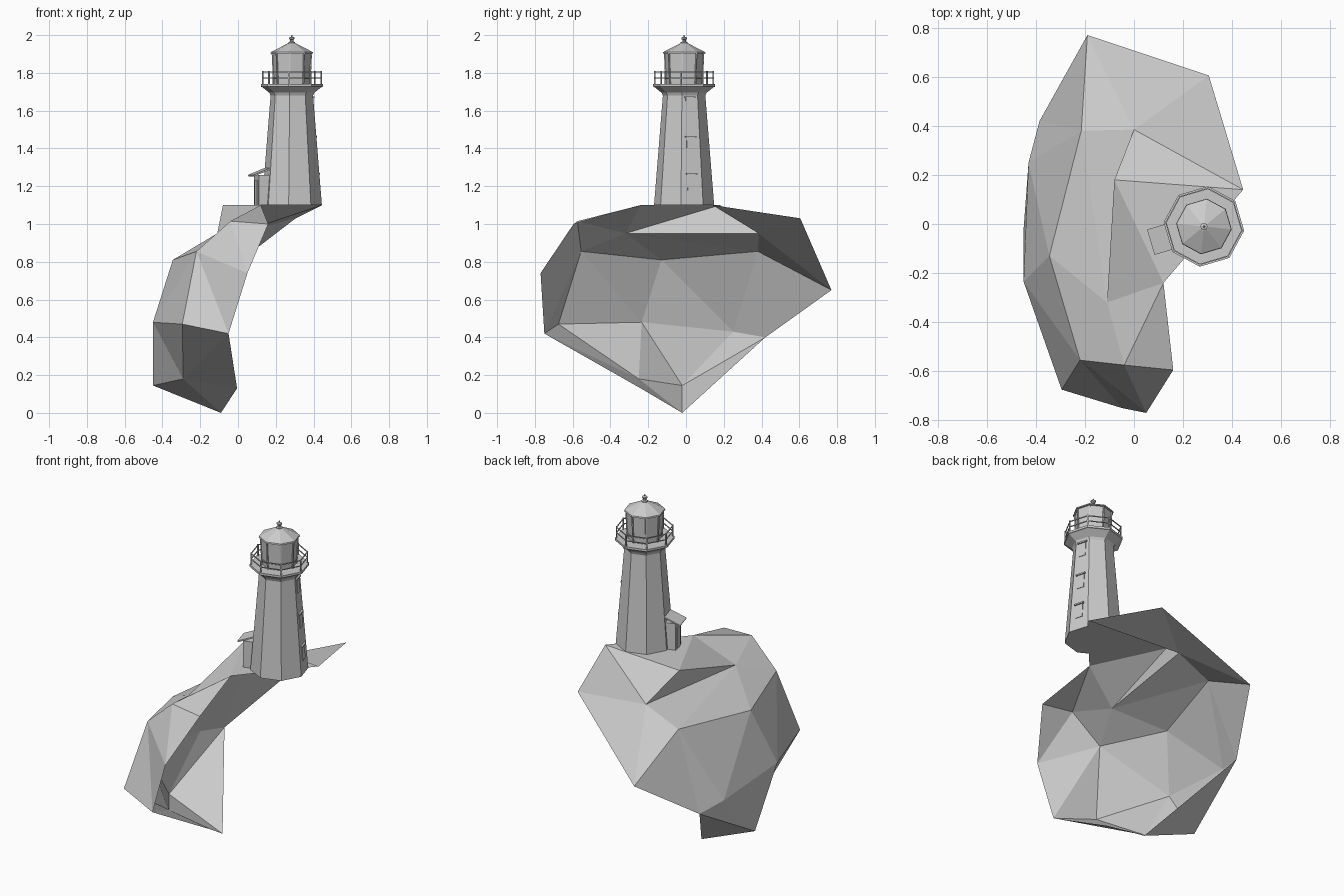
import bpy, bmesh, math
from mathutils import Matrix, Vector

if "Cube" in bpy.data.objects:
    bpy.data.objects.remove(bpy.data.objects["Cube"])

CX, CY, ROT = 0.285, -0.01, math.radians(-6)
TOWER = Matrix.Translation((CX, CY, 0)) @ Matrix.Rotation(ROT, 4, 'Z')
HALF = math.radians(22.5)


def finish(name, bm, fix=True):
    if fix:
        bmesh.ops.recalc_face_normals(bm, faces=bm.faces[:])
    me = bpy.data.meshes.new(name)
    bm.to_mesh(me)
    bm.free()
    ob = bpy.data.objects.new(name, me)
    bpy.context.collection.objects.link(ob)
    return ob


def lathe(name, profile, sides=8, closed=False):
    """Spin (radius, height) points around the tower axis."""
    bm = bmesh.new()
    rings = []
    for r, z in profile:
        rings.append([bm.verts.new(TOWER @ Vector((r * math.cos(a), r * math.sin(a), z)))
                      for a in (i * math.tau / sides for i in range(sides))])
    pairs = list(zip(rings, rings[1:])) + ([(rings[-1], rings[0])] if closed else [])
    for lo, hi in pairs:
        for i in range(sides):
            j = (i + 1) % sides
            bm.faces.new((lo[i], lo[j], hi[j], hi[i]))
    if not closed:
        bm.faces.new(rings[0])
        bm.faces.new(rings[-1])
    return finish(name, bm)


def add_box(bm, angle, radius, z, size, tilt=0.0):
    """Box at a radius and angle on the tower; size is depth, width, height."""
    m = (TOWER @ Matrix.Rotation(angle, 4, 'Z') @ Matrix.Translation((radius, 0, z))
         @ Matrix.Rotation(tilt, 4, 'Y') @ Matrix.Diagonal((*size, 1)))
    bmesh.ops.create_cube(bm, size=1, matrix=m)


# Rock: an open faceted shell, skinned with triangle strips
P = dict(
    A=(-.08, .18, 1.1), B=(-.11, -.32, .95), C=(0, .385, .95), D=(.445, .14, 1.1),
    E=(.305, .605, 1.03), F=(-.19, .77, .65), G=(-.215, .38, .855), H=(-.345, -.13, .81),
    I=(-.22, -.555, .855), J=(.12, -.24, 1.1), K=(-.04, -.575, 1.015), L=(.16, -.595, 1.0),
    M=(.05, -.77, .74), N=(-.295, -.675, .47), O=(-.05, -.75, .42), P=(-.45, -.235, .48),
    Q=(-.43, .25, .43), R=(-.385, .42, .40), S=(-.45, -.02, .145), T=(-.29, -.25, .18),
    U=(-.09, -.02, 0), V=(-.005, -.24, .13))
bm = bmesh.new()
vert = {k: bm.verts.new(co) for k, co in P.items()}
for strip in ("FECDAJBKIMO", "IONTPSQR", "OVTUSR", "NIPHQGRF", "IHBGCF", "MKLJ", "ABC"):
    for i in range(len(strip) - 2):
        bm.faces.new([vert[c] for c in strip[i:i + 3]])
finish("rock", bm)

# Tower shaft, gallery, lantern room, roof and finial
lathe("tower_shaft", [(.16, 1.1), (.113, 1.68)])
lathe("gallery", [(.113, 1.68), (.12, 1.695), (.158, 1.725), (.165, 1.727),
                  (.165, 1.74), (.10, 1.74)])
lathe("lantern_room", [(.095, 1.735), (.103, 1.905)])
lathe("roof", [(.103, 1.902), (.114, 1.902), (.112, 1.91), (.018, 1.958)])
lathe("finial", [(.018, 1.955), (.018, 1.963), (.009, 1.966), (.009, 1.975), (.015, 1.98),
                 (.015, 1.987), (.004, 1.991), (.003, 2.0)])

# Gallery railing: two rings and corner posts
for i, z in enumerate((1.77, 1.803)):
    lathe(f"rail_{i + 1}", [(.153, z), (.158, z), (.158, z + .005), (.153, z + .005)], closed=True)
bm = bmesh.new()
for i in range(8):
    add_box(bm, i * math.tau / 8, .156, 1.773, (.007, .007, .074))
finish("rail_posts", bm)

# Lantern glazing bars and sill
bm = bmesh.new()
for i in range(8):
    add_box(bm, i * math.tau / 8, .099, 1.82, (.008, .008, .168), math.atan(.008 / .17))
finish("glazing_bars", bm)
lathe("lantern_sill", [(.099, 1.768), (.102, 1.768), (.102, 1.775), (.099, 1.775)], closed=True)

# Windows with hoods up the seaward face
slope = math.cos(HALF) * .047 / .58
bm = bmesh.new()
for z in (1.22, 1.415, 1.625):
    r = math.cos(HALF) * .16 - slope * (z - 1.1)
    add_box(bm, HALF, r, z, (.006, .045, .085), -math.atan(slope))
    add_box(bm, HALF, r, z + .046, (.014, .06, .008))
finish("windows", bm)

# Entrance porch with a lean-to roof and door
back = math.pi + HALF
bm = bmesh.new()
add_box(bm, back, .155, 1.18, (.08, .088, .16))
finish("porch", bm)
bm = bmesh.new()
add_box(bm, back, .178, 1.275, (.1, .108, .008), math.radians(22))
finish("porch_roof", bm)
bm = bmesh.new()
add_box(bm, back, .196, 1.165, (.006, .05, .13))
finish("door", bm)
